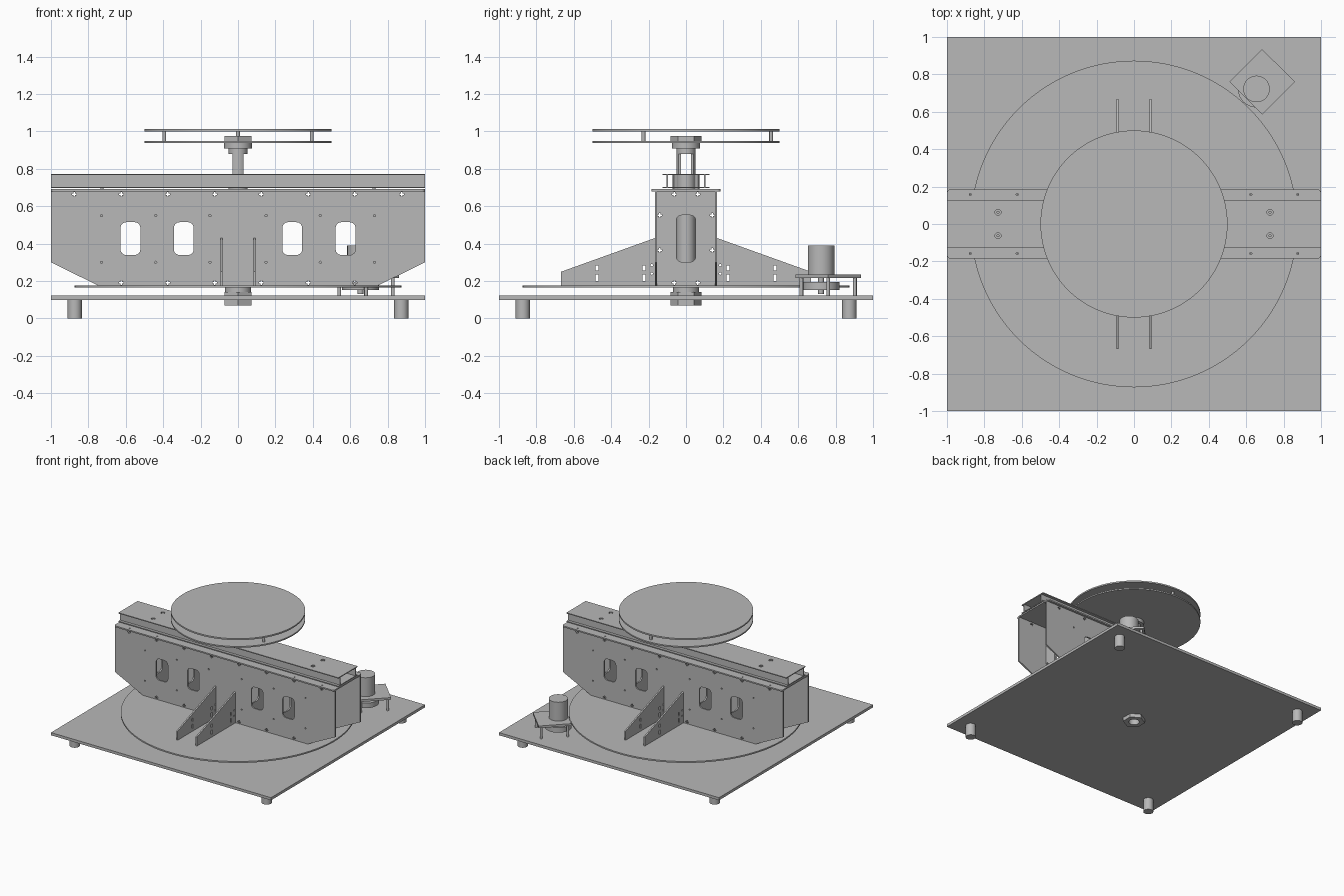
import bpy, bmesh
from math import sin, cos, pi, radians, acos
from mathutils import Matrix

cube = bpy.data.objects.get("Cube")
if cube:
    bpy.data.objects.remove(cube, do_unlink=True)

grey = bpy.data.materials.new("plain grey")
grey.use_nodes = True
GREY = (0.48, 0.48, 0.48, 1)
grey.diffuse_color = GREY
grey.node_tree.nodes["Principled BSDF"].inputs["Base Color"].default_value = GREY

# Local sheet axes (u, v, thickness) mapped onto the world
AXES = {
    "x": Matrix(((0, 0, 1, 0), (1, 0, 0, 0), (0, 1, 0, 0), (0, 0, 0, 1))),
    "y": Matrix(((1, 0, 0, 0), (0, 0, -1, 0), (0, 1, 0, 0), (0, 0, 0, 1))),
    "z": Matrix.Identity(4),
}


def circle(u, v, r, n=32, turn=0.0):
    return [(u + r * cos(turn + 2 * pi * i / n), v + r * sin(turn + 2 * pi * i / n)) for i in range(n)]


def rect(u, v, w, h, r=0.0):
    corners = [(1, 1, 0), (-1, 1, 1), (-1, -1, 2), (1, -1, 3)]
    pts = []
    for su, sv, q in corners:
        cu, cv = u + su * (w / 2 - r), v + sv * (h / 2 - r)
        if r == 0:
            pts.append((cu, cv))
            continue
        for k in range(7):
            a = (q + k / 6) * pi / 2
            pts.append((cu + r * cos(a), cv + r * sin(a)))
    return pts


def cross(u, v, s=0.012, t=0.004):
    quarter = [(s, -t), (s, t), (t, t)]
    pts = []
    for q in range(4):
        c, d = round(cos(q * pi / 2)), round(sin(q * pi / 2))
        pts += [(u + a * c - b * d, v + a * d + b * c) for a, b in quarter]
    return pts


def sheet(name, outline, low, high, axis="z", holes=()):
    """Solid made by extruding an outline with holes between two levels."""
    curve = bpy.data.curves.new(name, "CURVE")
    curve.dimensions = "2D"
    curve.fill_mode = "BOTH"
    curve.extrude = (high - low) / 2
    for loop in [outline, *holes]:
        spline = curve.splines.new("POLY")
        spline.points.add(len(loop) - 1)
        for p, (u, v) in zip(spline.points, loop):
            p.co = (u, v, 0, 1)
        spline.use_cyclic_u = True
    temp = bpy.data.objects.new(name + " outline", curve)
    bpy.context.collection.objects.link(temp)
    graph = bpy.context.evaluated_depsgraph_get()
    mesh = bpy.data.meshes.new_from_object(temp.evaluated_get(graph))
    bpy.data.objects.remove(temp, do_unlink=True)
    bpy.data.curves.remove(curve)
    mid = (low + high) / 2
    shift = Matrix.Translation((0, 0, -mid if axis == "y" else mid))
    bm = bmesh.new()
    bm.from_mesh(mesh)
    bmesh.ops.remove_doubles(bm, verts=bm.verts, dist=0.00005)
    bmesh.ops.transform(bm, matrix=AXES[axis] @ shift, verts=bm.verts)
    bmesh.ops.recalc_face_normals(bm, faces=bm.faces)
    bm.to_mesh(mesh)
    bm.free()
    mesh.name = name
    mesh.materials.clear()
    mesh.materials.append(grey)
    obj = bpy.data.objects.new(name, mesh)
    bpy.context.collection.objects.link(obj)
    return obj


SIDES = (-1, 1)
bore = circle(0, 0, 0.04)
shaft_hole = circle(0, 0, 0.05)

# Base plate and feet
sheet("base_plate", rect(0, 0, 2, 2), 0.10, 0.122, holes=[shaft_hole])
for sx in SIDES:
    for sy in SIDES:
        sheet("foot", circle(sx * 0.873, sy * 0.873, 0.038), 0, 0.10)

# Rotating disc
sheet("turntable_disc", circle(0, 0, 0.873, 128), 0.165, 0.177, holes=[shaft_hole])

# Nuts and collars on the hollow shaft
hexagon = circle(0, 0, 0.083, 6, pi / 2)
sheet("lower_nut", hexagon, 0.07, 0.10, holes=[shaft_hole])
sheet("base_nut", hexagon, 0.122, 0.142, holes=[shaft_hole])
sheet("bearing_collar", circle(0, 0, 0.07), 0.142, 0.165, holes=[shaft_hole])
sheet("upper_collar", circle(0, 0, 0.075), 0.908, 0.937, holes=[shaft_hole])
sheet("upper_nut", hexagon, 0.947, 0.975, holes=[shaft_hole])

# Hollow shaft, flattened and open on two sides near the top
sheet("shaft_lower", circle(0, 0, 0.05), 0.07, 0.77, holes=[bore])
sheet("shaft_upper", circle(0, 0, 0.05), 0.88, 0.975, holes=[bore])


def arc(r, half_width):
    a = acos(half_width / r)
    return [(r * cos(a + (pi - 2 * a) * i / 12), r * sin(a + (pi - 2 * a) * i / 12)) for i in range(13)]


strip = arc(0.05, 0.03) + arc(0.04, 0.03)[::-1]
for s in SIDES:
    sheet("shaft_strip", [(u, s * v) for u, v in strip], 0.77, 0.88)

# Long side walls with windows, slots and bolt holes
wall = [(-1, 0.30), (-0.75, 0.177), (0.75, 0.177), (1, 0.30), (1, 0.68), (-1, 0.68)]
wall_holes = []
for s in SIDES:
    wall_holes += [rect(s * x, 0.427, 0.106, 0.175, 0.03) for x in (0.29, 0.575)]
    wall_holes += [cross(s * x, 0.663) for x in (0.125, 0.375, 0.625, 0.875)]
    wall_holes += [cross(s * x, 0.192) for x in (0.125, 0.375, 0.625)]
    wall_holes += [circle(s * x, z, 0.006, 8) for x in (0.15, 0.44, 0.73) for z in (0.30, 0.55)]
for s in SIDES:
    sheet("side_wall", wall, s * 0.16 - 0.006, s * 0.16 + 0.006, "y", wall_holes)

# Cross ribs inside the beam
rib_holes = [rect(0, 0.427, 0.104, 0.25, 0.03)]
for s in SIDES:
    rib_holes += [cross(s * 0.062, 0.663), cross(s * 0.062, 0.192)]
    rib_holes += [cross(s * 0.14, z) for z in (0.365, 0.553)]
for s in SIDES:
    for x in (0.15, 0.44, 0.73):
        sheet("cross_rib", rect(0, 0.4285, 0.308, 0.503), s * x - 0.006, s * x + 0.006, "x", rib_holes)

# Top cover
cover_holes = [circle(sx * x, sy * 0.158, 0.006, 8) for sx in SIDES for sy in SIDES for x in (0.625, 0.875)]
sheet("top_cover", rect(0, 0, 2, 0.37, 0.02), 0.68, 0.691, holes=cover_holes + [shaft_hole])

# Flanged channel along the top
bolt_holes = [circle(sx * 0.727, sy * 0.063, 0.016, 16) for sx in SIDES for sy in SIDES]
sheet("channel_top", rect(0, 0, 2, 0.25), 0.766, 0.773, holes=bolt_holes + [shaft_hole])
sheet("channel_bottom", rect(0, 0, 2, 0.25), 0.697, 0.704, holes=[shaft_hole])
for s in SIDES:
    sheet("channel_web", rect(0, 0.735, 2, 0.062), s * 0.10 - 0.003, s * 0.10 + 0.003, "y")
    for t in SIDES:
        sheet("channel_bolt", circle(s * 0.727, t * 0.063, 0.008, 12), 0.691, 0.771)

# Triangular braces
brace = [(0.166, 0.177), (0.667, 0.177), (0.667, 0.25), (0.166, 0.43)]
brace_holes = [rect(y, z, 0.016, h) for y in (0.225, 0.475) for z, h in ((0.27, 0.026), (0.217, 0.034))]
brace_holes += [circle(0.183, z, 0.007, 8) for z in (0.24, 0.285)]
for sy in SIDES:
    def flip(loop):
        return [(sy * u, v) for u, v in loop]
    for sx in SIDES:
        sheet("brace", flip(brace), sx * 0.088 - 0.006, sx * 0.088 + 0.006, "x", [flip(h) for h in brace_holes])

# Upper platform: two discs and three spacers
sheet("platform_lower", circle(0, 0, 0.5, 96), 0.937, 0.948, holes=[shaft_hole])
sheet("platform_upper", circle(0, 0, 0.5, 96), 1.0, 1.012)
for a in (90, 210, 330):
    sheet("platform_spacer", circle(0.455 * cos(radians(a)), 0.455 * sin(radians(a)), 0.01, 16), 0.948, 1.0)

# Drive motor on its bracket, with friction wheel
mx, my = 0.685, 0.76
sheet("motor_plate", circle(mx, my, 0.175, 4), 0.217, 0.235)
sheet("motor", circle(0.655, 0.722, 0.071, 48), 0.235, 0.39)
sheet("motor_shaft", circle(0.655, 0.722, 0.015, 16), 0.13, 0.217)
sheet("drive_wheel", circle(0.655, 0.722, 0.099, 48), 0.153, 0.194)
for x, y in circle(mx, my, 0.143, 4):
    sheet("motor_post", circle(x, y, 0.01, 16), 0.122, 0.217)

# Smooth round sides, keep edges sharp
bpy.ops.object.select_all(action="DESELECT")
parts = [o for o in bpy.context.scene.objects if o.type == "MESH"]
for o in parts:
    o.select_set(True)
bpy.context.view_layer.objects.active = parts[0]
bpy.ops.object.shade_smooth_by_angle(angle=radians(30))
